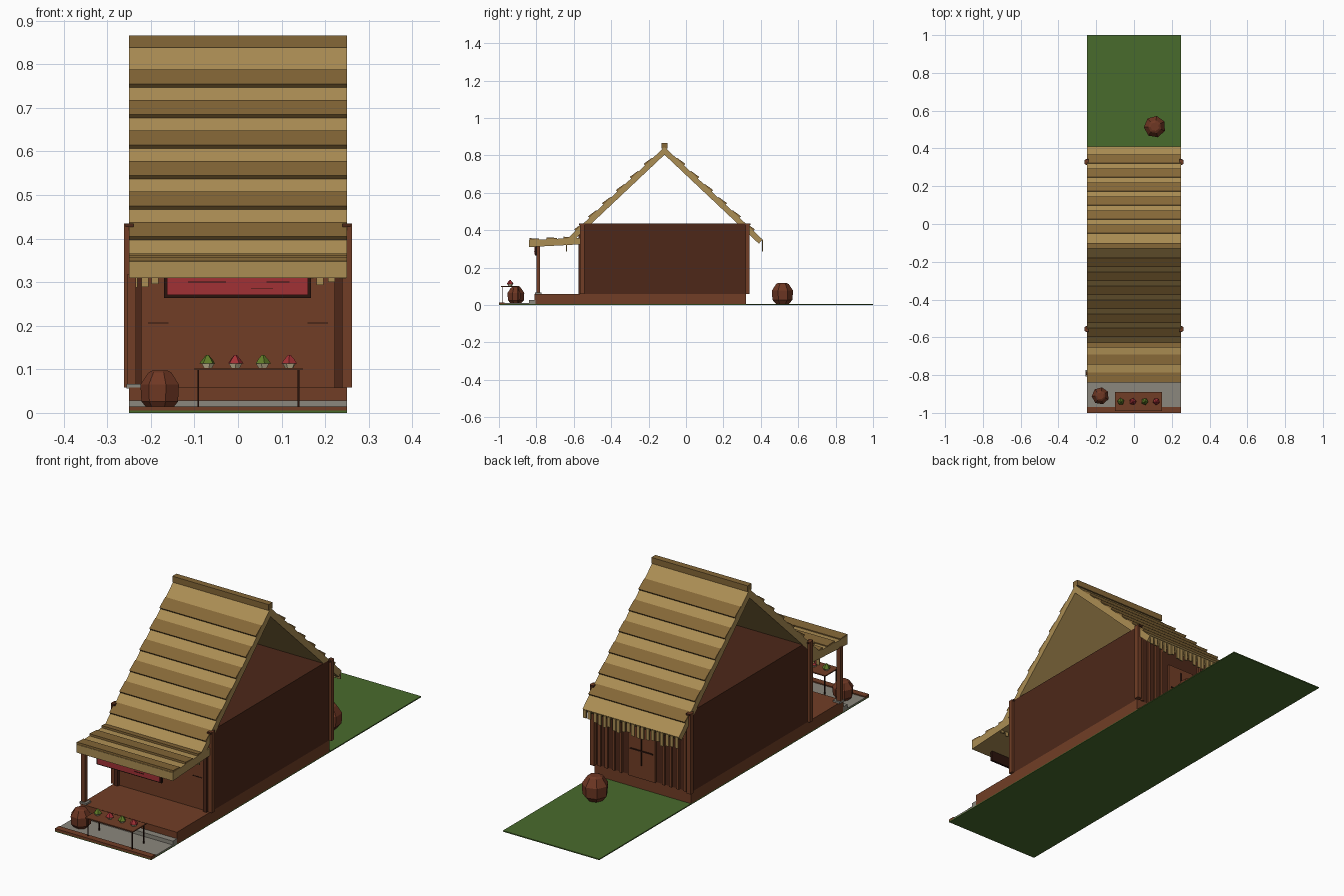
import bpy, bmesh, math, random
from mathutils import Vector

if "Cube" in bpy.data.objects:
    bpy.data.objects.remove(bpy.data.objects["Cube"])

random.seed(4)


def mat(name, hexcol):
    lin = [(int(hexcol[i:i + 2], 16) / 255) ** 2.2 for i in (0, 2, 4)]
    m = bpy.data.materials.new(name)
    m.diffuse_color = (*lin, 1)
    m.use_nodes = True
    m.node_tree.nodes["Principled BSDF"].inputs["Base Color"].default_value = m.diffuse_color
    return m


GRASS = mat("grass", "4A6A30")
STONE = mat("stone", "8A867C")
WOOD = mat("wood", "70402A")
DARK = mat("dark_wood", "4E2C1F")
LINE = mat("dark_trim", "2E1A14")
THATCH = mat("thatch", "AA8C54")
THATCH_D = mat("thatch_dark", "84673A")
RED = mat("red", "A03438")
GREEN = mat("leaf_green", "5F7A2C")
CREAM = mat("cream", "D8C8A0")
CLAY = mat("clay", "6E3A28")


def finish(name, bm, m):
    bmesh.ops.recalc_face_normals(bm, faces=bm.faces)
    me = bpy.data.meshes.new(name)
    bm.to_mesh(me)
    bm.free()
    me.materials.append(m)
    ob = bpy.data.objects.new(name, me)
    bpy.context.collection.objects.link(ob)
    return ob


def prism(name, yz, m, x0=-0.25, x1=0.25):
    """Extrude a (y, z) outline along x."""
    bm = bmesh.new()
    f = bm.faces.new([bm.verts.new((x0, y, z)) for y, z in yz])
    r = bmesh.ops.extrude_face_region(bm, geom=[f])
    vs = [v for v in r["geom"] if isinstance(v, bmesh.types.BMVert)]
    bmesh.ops.translate(bm, verts=vs, vec=(x1 - x0, 0, 0))
    return finish(name, bm, m)


def box(name, x0, x1, y0, y1, z0, z1, m):
    return prism(name, [(y0, z0), (y1, z0), (y1, z1), (y0, z1)], m, x0, x1)


def lathe(name, profile, sides, loc, m, turn=0.0):
    """Low-poly turned shape from (radius, z) pairs, capped."""
    bm = bmesh.new()
    rings = []
    for r, z in profile:
        rings.append([bm.verts.new((loc[0] + r * math.cos(turn + math.tau * i / sides),
                                    loc[1] + r * math.sin(turn + math.tau * i / sides),
                                    loc[2] + z)) for i in range(sides)])
    for a, b in zip(rings, rings[1:]):
        for i in range(sides):
            j = (i + 1) % sides
            bm.faces.new((a[i], a[j], b[j], b[i]))
    bm.faces.new(rings[0])
    bm.faces.new(rings[-1])
    return finish(name, bm, m)


# Ground, paved forecourt, curb and step
box("lawn", -0.25, 0.25, -1, 1, 0, 0.005, GRASS)
box("paving", -0.25, 0.25, -0.97, -0.81, 0.004, 0.01, STONE)
box("curb", -0.25, 0.25, -1, -0.97, 0.004, 0.015, WOOD)
box("step", -0.25, 0.25, -0.84, -0.805, 0.005, 0.028, STONE)

# Platform and house body
box("platform", -0.25, 0.25, -0.81, 0.32, 0.004, 0.058, WOOD)
box("house_body", -0.25, 0.25, -0.555, 0.32, 0.058, 0.435, DARK)
box("front_wall", -0.24, 0.24, -0.562, -0.554, 0.058, 0.43, WOOD)

# Corner posts with small top pegs, and front jambs
for s in (-1, 1):
    for y in (-0.555, 0.328):
        a, b = sorted((s * 0.24, s * 0.262))
        box("corner_post", a, b, y - 0.011, y + 0.011, 0.058, 0.435, WOOD)
        a, b = sorted((s * 0.24, s * 0.258))
        box("post_peg", a, b, y - 0.016, y + 0.016, 0.427, 0.435, DARK)
    a, b = sorted((s * 0.222, s * 0.24))
    box("front_jamb", a, b, -0.575, -0.56, 0.058, 0.4, DARK)
    a, b = sorted((s * 0.16, s * 0.207))
    box("wall_slit", a, b, -0.564, -0.56, 0.205, 0.208, LINE)

# Back wall battens, door with cross rails
for i in range(13):
    x = -0.222 + i * 0.037
    if abs(x) > 0.08:
        box("back_batten", x - 0.007, x + 0.007, 0.318, 0.328, 0.058, 0.43, WOOD)
box("back_door", -0.07, 0.07, 0.318, 0.33, 0.058, 0.3, WOOD)
box("door_rail", -0.06, 0.06, 0.329, 0.333, 0.185, 0.191, LINE)
box("door_stile", -0.003, 0.003, 0.329, 0.333, 0.12, 0.28, LINE)

# Main roof: two slabs with overlapping thatch courses
RIDGE = Vector((-0.115, 0.845))
for side, s in (("front", -1), ("back", 1)):
    d = Vector((s * 0.525, -0.495)).normalized()
    n = Vector((s * 0.495, 0.525)).normalized()
    end = RIDGE + d * 0.7216
    prism(side + "_roof_slab", [RIDGE, end, end - n * 0.03, RIDGE - Vector((0, 0.0412))], THATCH)
    for k in range(6):
        z = 0.747 - 0.07 * k
        low = RIDGE + d * ((RIDGE.y - z) / -d.y)
        up = RIDGE + d * ((RIDGE.y - z - 0.038) / -d.y)
        prism(side + "_thatch_course", [up - n * 0.002, low - n * 0.002, low + n * 0.011, up + n * 0.004], THATCH_D)
    # Ragged fringe under the eave
    ye = end.x - s * 0.002
    for i in range(20):
        x = -0.2375 + i * 0.025 + random.uniform(-0.003, 0.003)
        box(side + "_eave_fringe", x - 0.008, x + 0.008, ye - 0.003, ye + 0.003,
            random.uniform(0.285, 0.312), 0.348, THATCH)
box("ridge_cap", -0.25, 0.25, -0.13, -0.1, 0.838, 0.866, THATCH_D)

# Porch roof with courses, post and stone footing
prism("porch_roof", [(-0.84, 0.31), (-0.56, 0.325), (-0.56, 0.36), (-0.84, 0.348)], THATCH)
for y0, y1 in ((-0.838, -0.787), (-0.745, -0.69), (-0.655, -0.625)):
    z = 0.348 + (y0 + 0.84) * 0.043
    prism("porch_course", [(y0, z - 0.003), (y1, z), (y1, z + 0.007), (y0, z + 0.01)], THATCH_D)
box("porch_post", -0.255, -0.234, -0.8, -0.78, 0.058, 0.318, WOOD)
box("post_footing", -0.256, -0.222, -0.808, -0.772, 0.056, 0.066, STONE)

# Hanging sign board: dark frame, red panel, blank grooves
box("sign_frame", -0.17, 0.168, -0.806, -0.796, 0.264, 0.318, LINE)
box("sign_panel", -0.163, 0.161, -0.81, -0.798, 0.27, 0.314, RED)
for x0, x1, z in ((-0.115, -0.028, 0.299), (0.03, 0.08, 0.284), (0.065, 0.118, 0.299)):
    box("sign_groove", x0, x1, -0.812, -0.809, z, z + 0.002, LINE)

# Market table with thin legs
box("table_top", -0.1, 0.148, -0.99, -0.89, 0.098, 0.103, WOOD)
for x in (-0.091, 0.139):
    for y in (-0.982, -0.898):
        box("table_leg", x - 0.002, x + 0.002, y - 0.002, y + 0.002, 0.005, 0.1, LINE)

# Produce: cream base with coloured faceted top
for i, x in enumerate((-0.07, -0.006, 0.057, 0.118)):
    m = RED if i % 2 else GREEN
    lathe("produce_base", [(0.01, 0), (0.016, 0.01)], 5, (x, -0.94, 0.103), CREAM, i)
    lathe("produce_top", [(0.019, 0.01), (0.012, 0.02), (0.003, 0.03)], 5, (x, -0.94, 0.103), m, i + 0.4)

# Faceted clay pots
POT = [(0.55, 0), (0.95, 0.45), (1.0, 1.3), (0.6, 1.9), (0.4, 2.0)]
for name, r, loc in (("front_pot", 0.046, (-0.178, -0.91, 0.005)),
                     ("back_pot", 0.058, (0.11, 0.515, 0.002))):
    lathe(name, [(a * r, b * r) for a, b in POT], 7, loc, CLAY, 0.5)
